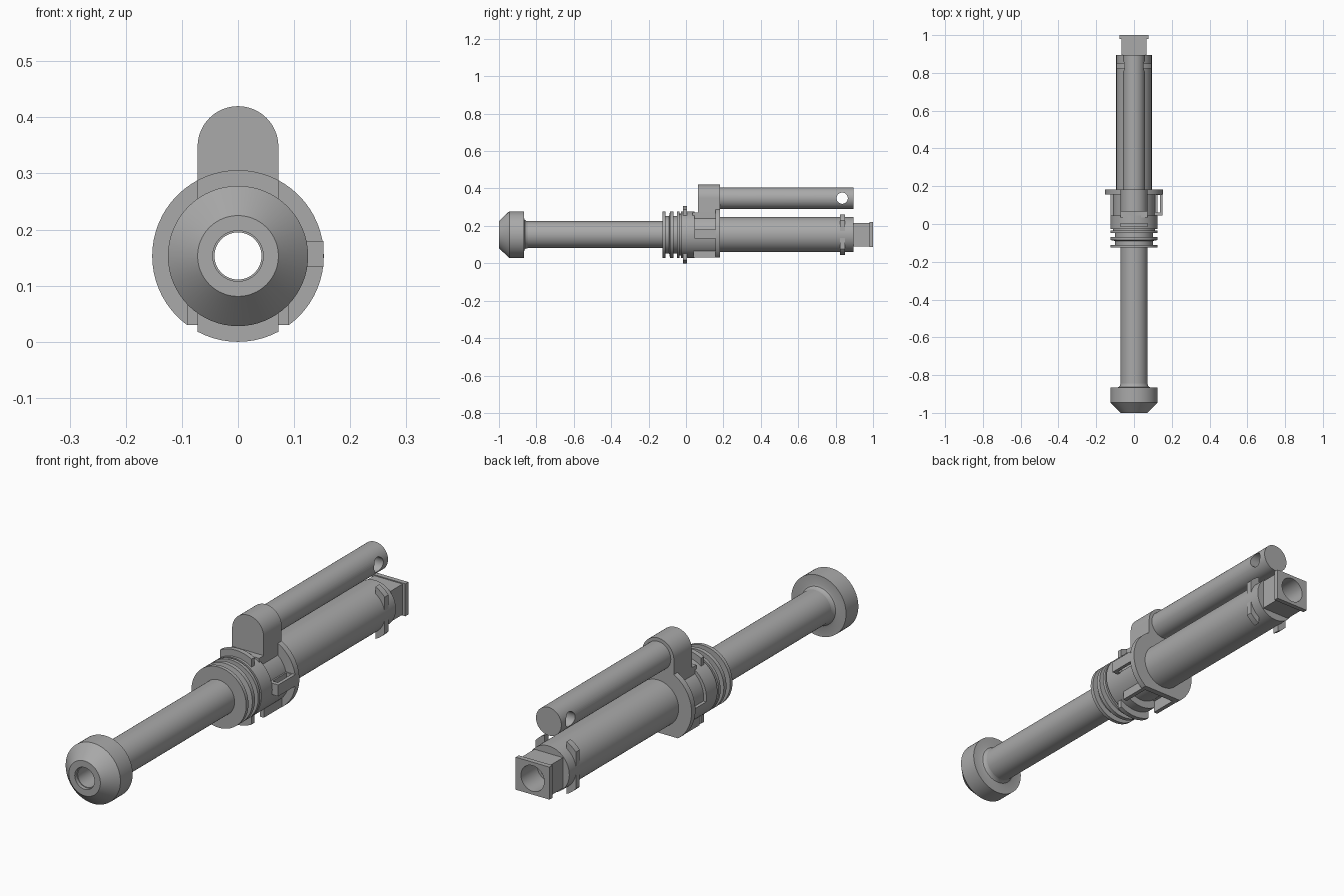
import bpy, bmesh, math
from mathutils import Vector

old = bpy.data.objects.get("Cube")
if old:
    bpy.data.objects.remove(old, do_unlink=True)

steel = bpy.data.materials.new("steel grey")
steel.use_nodes = True
GREY = (0.4, 0.4, 0.4, 1)
steel.diffuse_color = GREY
steel.node_tree.nodes["Principled BSDF"].inputs["Base Color"].default_value = GREY

AXIS = 0.153      # height of the bore
TOP = 0.348       # height of the upper rod
SIDES = 64


def finish(name, bm):
    bmesh.ops.recalc_face_normals(bm, faces=bm.faces)
    mesh = bpy.data.meshes.new(name)
    bm.to_mesh(mesh)
    bm.free()
    mesh.materials.append(steel)
    ob = bpy.data.objects.new(name, mesh)
    bpy.context.collection.objects.link(ob)
    return ob


def lathe(name, profile, z=AXIS):
    """Spin a closed (radius, y) outline around the y direction."""
    bm = bmesh.new()
    rings = []
    for i in range(SIDES):
        a = 2 * math.pi * i / SIDES
        rings.append([bm.verts.new((r * math.sin(a), y, z + r * math.cos(a))) for r, y in profile])
    n = len(profile)
    for i in range(SIDES):
        a, b = rings[i], rings[(i + 1) % SIDES]
        for j in range(n):
            k = (j + 1) % n
            bm.faces.new((a[j], a[k], b[k], b[j]))
    return finish(name, bm)


def ring(name, inner, outer, y0, y1):
    return lathe(name, [(inner, y0), (outer, y0), (outer, y1), (inner, y1)])


def prism(name, outline, y0, y1):
    """Extrude an (x, z) outline along y."""
    bm = bmesh.new()
    face = bm.faces.new([bm.verts.new((x, y0, z)) for x, z in outline])
    res = bmesh.ops.extrude_face_region(bm, geom=[face])
    moved = [v for v in res["geom"] if isinstance(v, bmesh.types.BMVert)]
    bmesh.ops.translate(bm, verts=moved, vec=(0, y1 - y0, 0))
    return finish(name, bm)


def box(name, x0, x1, y0, y1, z0, z1):
    return prism(name, [(x0, z0), (x1, z0), (x1, z1), (x0, z1)], y0, y1)


def disc(r, z):
    return [(r * math.cos(2 * math.pi * i / SIDES), z + r * math.sin(2 * math.pi * i / SIDES))
            for i in range(SIDES)]


def carve(ob, cutter, op="DIFFERENCE"):
    """Apply a boolean and discard the cutter."""
    mod = ob.modifiers.new("carve", "BOOLEAN")
    mod.operation, mod.object, mod.solver = op, cutter, "EXACT"
    deps = bpy.context.evaluated_depsgraph_get()
    mesh = bpy.data.meshes.new_from_object(ob.evaluated_get(deps))
    ob.modifiers.clear()
    ob.data = mesh
    bpy.data.objects.remove(cutter, do_unlink=True)
    return ob


# Barrel with flared muzzle, grooved collar and rear tube
BORE = 0.042
lathe("muzzle", [
    (0.045, -1), (0.072, -1), (0.125, -0.945), (0.125, -0.865), (0.088, -0.865),
    (0.079, -0.862), (0.074, -0.855), (0.072, -0.845), (BORE, -0.845), (BORE, -0.985), (0.045, -0.985)])
ring("barrel", BORE, 0.072, -0.845, -0.12)
collar = [(BORE, -0.125)]
for y0, y1 in ((-0.125, -0.11), (-0.085, -0.068), (-0.047, -0.034)):
    collar += [(0.125, y0), (0.125, y1), (0.1, y1), (0.1, y1 + 0.02)]
collar[-2:] = [(0.112, -0.034), (0.112, -0.026), (0.125, -0.026), (0.125, 0.045), (BORE, 0.045)]
lathe("collar", collar)
ring("rear_tube", BORE, 0.094, 0.04, 0.895)

# Receiver core, open slot underneath
core = ring("receiver_core", 0.08, 0.112, 0.04, 0.165)
carve(core, box("cut", -0.072, 0.072, 0.03, 0.158, 0, 0.08))
flange = ring("flange", 0.08, 0.153, 0.157, 0.182)
carve(flange, box("cut", -0.2, 0.2, 0, 0.3, -0.1, 0.03))

# Arc-shaped tabs above and below the collar
tabs = ring("collar_tabs", 0.11, 0.153, -0.015, 0.005)
carve(tabs, box("keep", -0.072, 0.072, -0.1, 0.1, -0.1, 0.5), "INTERSECT")

# Lower side blocks and rails beside the slot
for side, s in (("left", 1), ("right", -1)):
    lo, hi = sorted((s * 0.072, s * 0.2))
    block = ring(side + "_lower_block", 0.09, 0.125, 0.035, 0.16)
    carve(block, box("keep", lo, hi, 0, 0.2, 0, 0.137), "INTERSECT")
    lo, hi = sorted((s * 0.072, s * 0.09))
    box(side + "_rail", lo, hi, 0.04, 0.16, 0.03, 0.08)

# Side clip on the left
clip = box("side_clip", 0.1, 0.152, 0.045, 0.16, 0.133, 0.18)
carve(clip, box("cut", 0.115, 0.138, 0.062, 0.153, 0.1, 0.2))

# Round-topped bracket carrying the upper rod
W = 0.072
arch = [(W * math.cos(math.pi * i / 32), TOP + W * math.sin(math.pi * i / 32)) for i in range(33)]
prism("rod_bracket", [(-W, 0.22), (W, 0.22)] + arch, 0.065, 0.182)
box("bracket_foot", -W, W, 0.035, 0.07, 0.22, 0.272)

# Upper rod with cross hole
rod = prism("upper_rod", disc(0.058, TOP), 0.175, 0.895)
hole = prism("cut", disc(0.03, 0), -0.2, 0.2)
hole.rotation_euler = (0, 0, math.pi / 2)
hole.location = (0, 0.835, TOP)
bpy.context.view_layer.update()
carve(rod, hole)

# Bayonet lugs near the rear of the tube
for side, s in (("left", 1), ("right", -1)):
    lo, hi = sorted((s * 0.05, s * 0.092))
    lug = ring(side + "_lugs", 0.085, 0.119, 0.824, 0.85)
    carve(lug, box("keep", lo, hi, 0.7, 0.9, -0.1, 0.5), "INTERSECT")

# Square socket at the rear
for name, hx, hz, y0, y1 in (("socket_block", 0.065, 0.063, 0.89, 0.982),
                             ("socket_cap", 0.077, 0.067, 0.98, 1.0)):
    part = box(name, -hx, hx, y0, y1, AXIS - hz, AXIS + hz)
    carve(part, prism("cut", disc(0.053, AXIS), 0.8, 1.1))

# Smooth the round walls, keep edges crisp
bpy.ops.object.select_all(action="DESELECT")
for ob in bpy.context.scene.objects:
    if ob.type == "MESH" and steel.name in ob.data.materials:
        ob.select_set(True)
        bpy.context.view_layer.objects.active = ob
bpy.ops.object.shade_smooth_by_angle(angle=math.radians(30))
